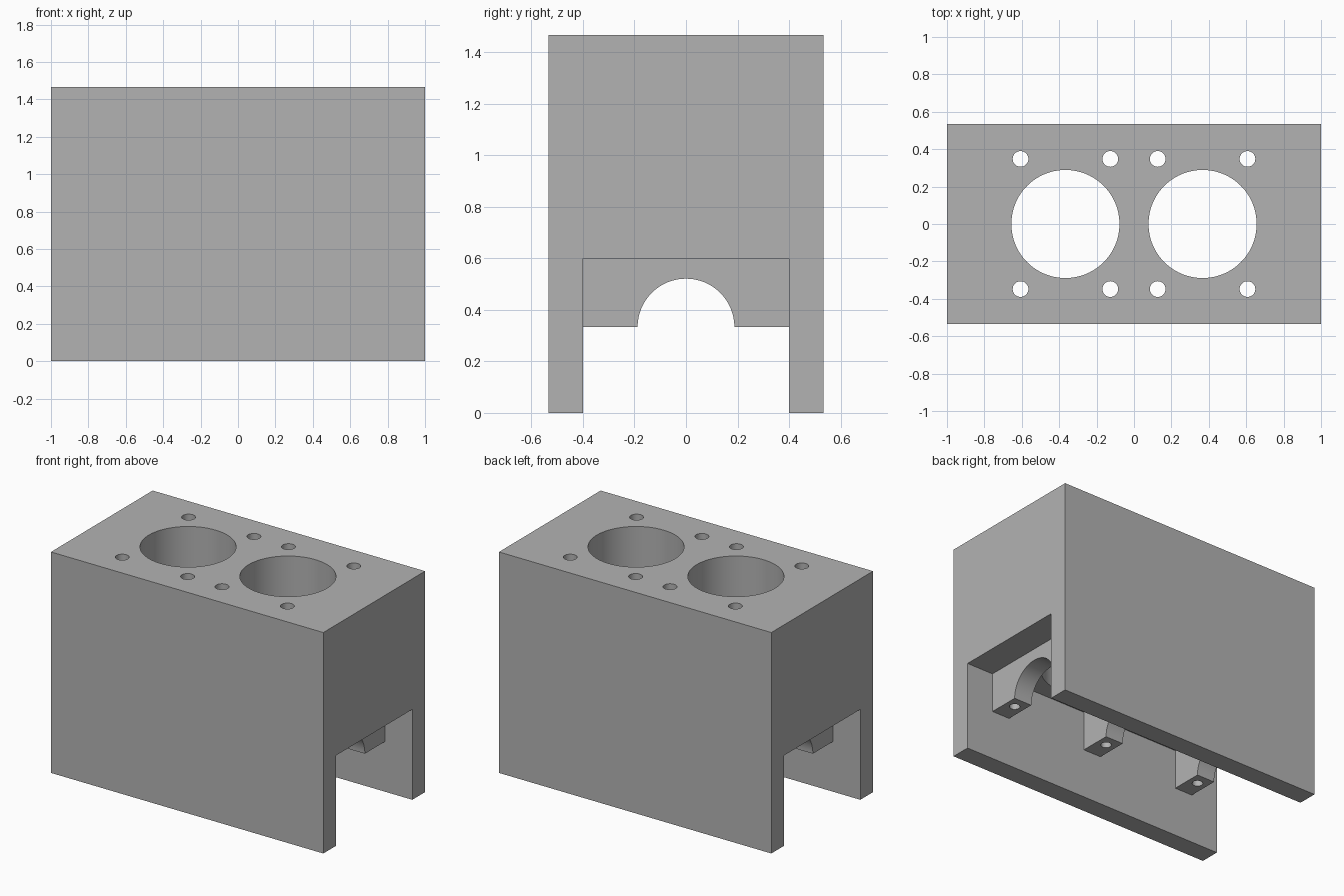
import bpy, bmesh, math
from mathutils import Matrix

cube = bpy.data.objects.get("Cube")
if cube:
    bpy.data.objects.remove(cube, do_unlink=True)

WIDTH, DEPTH, HEIGHT = 2.0, 1.0667, 1.4667
CHANNEL_Y, CHANNEL_Z = 0.4, 0.6
SADDLE_Z, SADDLE_W, ARCH_R = 0.3333, 0.1333, 0.188
SPACING = 0.7333
BORE_R, BORE_X = 0.289, SPACING / 2

grey = bpy.data.materials.new("plain grey")
grey.use_nodes = True
colour = (0.45, 0.45, 0.45, 1)
grey.diffuse_color = colour
grey.node_tree.nodes["Principled BSDF"].inputs["Base Color"].default_value = colour


def finish(bm, name):
    bmesh.ops.recalc_face_normals(bm, faces=bm.faces)
    mesh = bpy.data.meshes.new(name)
    bm.to_mesh(mesh)
    bm.free()
    mesh.materials.append(grey)
    obj = bpy.data.objects.new(name, mesh)
    bpy.context.collection.objects.link(obj)
    return obj


def extrude_x(name, profile, x, width):
    """Extrude a (y, z) outline along x, centred on x."""
    bm = bmesh.new()
    face = bm.faces.new([bm.verts.new((x - width / 2, y, z)) for y, z in profile])
    ext = bmesh.ops.extrude_face_region(bm, geom=[face])["geom"]
    verts = [v for v in ext if isinstance(v, bmesh.types.BMVert)]
    bmesh.ops.translate(bm, verts=verts, vec=(width, 0, 0))
    return finish(bm, name)


def drill(name, x, y, r, z0, z1, sides):
    bm = bmesh.new()
    bmesh.ops.create_cone(bm, cap_ends=True, segments=sides, radius1=r, radius2=r,
                          depth=z1 - z0,
                          matrix=Matrix.Translation((x, y, (z0 + z1) / 2)))
    return finish(bm, name)


def combine(target, tool, operation):
    """Apply a boolean and discard the tool."""
    mod = target.modifiers.new("boolean", 'BOOLEAN')
    mod.operation, mod.solver, mod.object = operation, 'EXACT', tool
    bpy.context.view_layer.objects.active = target
    bpy.ops.object.modifier_apply(modifier=mod.name)
    bpy.data.objects.remove(tool, do_unlink=True)


# Block with an open channel underneath
h = DEPTH / 2
block = extrude_x("engine_block", [
    (-h, 0), (-CHANNEL_Y, 0), (-CHANNEL_Y, CHANNEL_Z), (CHANNEL_Y, CHANNEL_Z),
    (CHANNEL_Y, 0), (h, 0), (h, HEIGHT), (-h, HEIGHT)], 0, WIDTH)

# Three arched bearing saddles, sunk slightly into the block
arch = [(-ARCH_R * math.cos(math.pi * i / 32),
         SADDLE_Z + ARCH_R * math.sin(math.pi * i / 32)) for i in range(33)]
e = 0.03
outline = [(-CHANNEL_Y - e, SADDLE_Z)] + arch + [
    (CHANNEL_Y + e, SADDLE_Z), (CHANNEL_Y + e, CHANNEL_Z + e),
    (-CHANNEL_Y - e, CHANNEL_Z + e)]
for i in (-1, 0, 1):
    combine(block, extrude_x("saddle", outline, i * SPACING, SADDLE_W), 'UNION')

# Bolt holes in the saddle feet
for i in (-1, 0, 1):
    for side in (-1, 1):
        combine(block, drill("foot_hole", i * SPACING, side * 0.267, 0.033,
                             0.2, CHANNEL_Z, 32), 'DIFFERENCE')

# Cylinder bores, each with four stud holes around it
for s in (-1, 1):
    cx = s * BORE_X
    combine(block, drill("bore", cx, 0, BORE_R, 0.5, 1.6, 96), 'DIFFERENCE')
    for dx in (-0.24, 0.24):
        for y in (-0.348, 0.348):
            combine(block, drill("stud_hole", cx + dx, y, 0.042, 0.5, 1.6, 32),
                    'DIFFERENCE')

# Smooth the round walls, keep the edges crisp
bpy.ops.object.select_all(action='DESELECT')
block.select_set(True)
bpy.context.view_layer.objects.active = block
bpy.ops.object.shade_smooth_by_angle(angle=math.radians(30))
